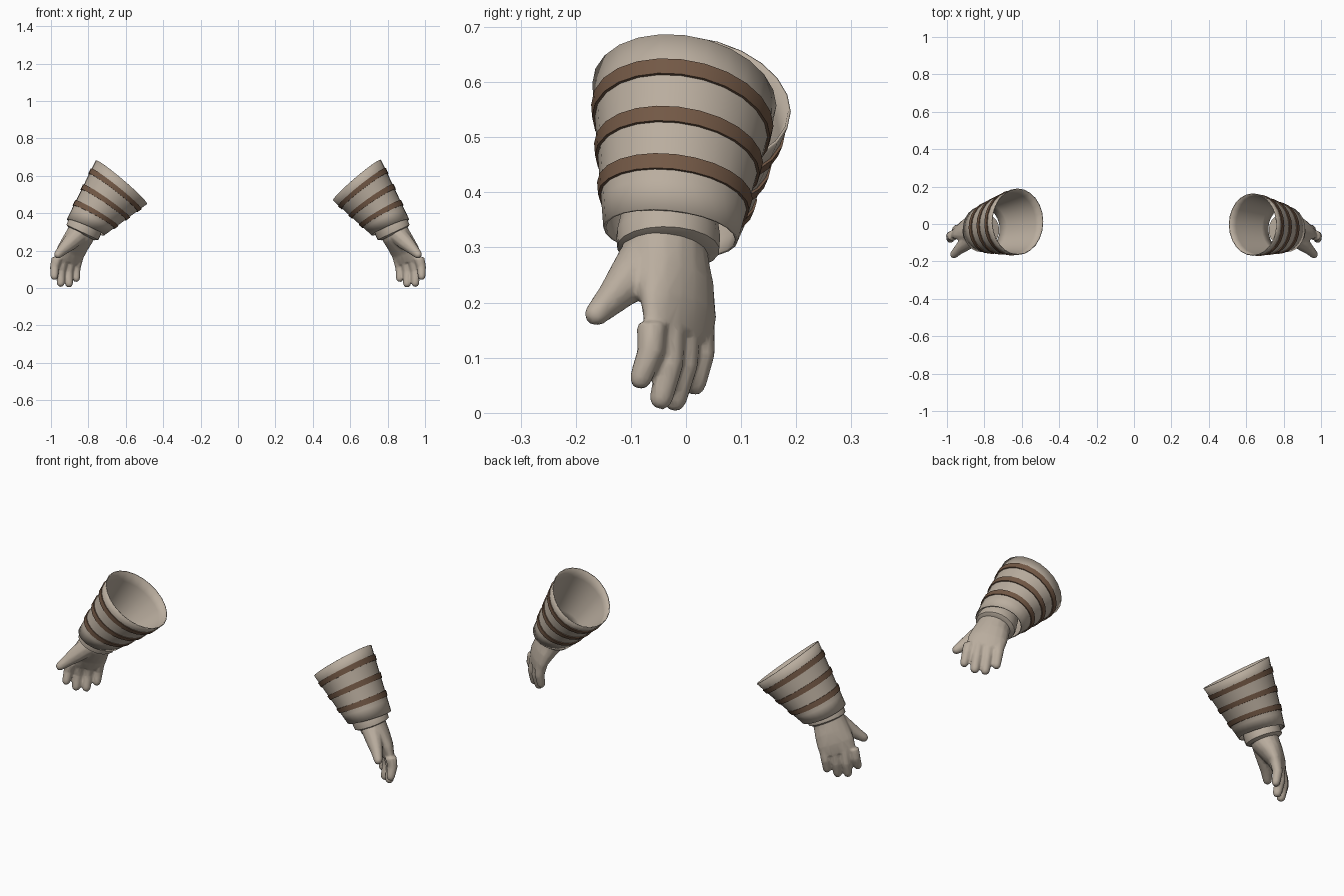
import bpy, bmesh
from math import cos, sin, tau
from mathutils import Vector

cube = bpy.data.objects.get("Cube")
if cube:
    bpy.data.objects.remove(cube)


def material(name, rgb):
    m = bpy.data.materials.new(name)
    m.use_nodes = True
    m.diffuse_color = (*rgb, 1)
    m.node_tree.nodes["Principled BSDF"].inputs["Base Color"].default_value = (*rgb, 1)
    return m


CLOTH = material("beige_cloth", (0.49, 0.42, 0.345))
BROWN = material("brown_trim", (0.17, 0.098, 0.06))
ACROSS = Vector((0.79, -0.61, 0))  # from little finger side to index side


def ring(center, u, v, n=20):
    return [center + u * cos(tau * i / n) + v * sin(tau * i / n) for i in range(n)]


def loft(bm, rings, caps=False, closed=False):
    """Skin a list of equal rings with quads."""
    loops = [[bm.verts.new(p) for p in r] for r in rings]
    pairs = list(zip(loops, loops[1:]))
    if closed:
        pairs.append((loops[-1], loops[0]))
    for a, b in pairs:
        for i in range(len(a)):
            j = (i + 1) % len(a)
            bm.faces.new((a[i], a[j], b[j], b[i]))
    if caps:
        bm.faces.new(loops[0])
        bm.faces.new(loops[-1])


def tube(bm, sections, n=12, round_tip=False):
    """Sections are (x, y, z, half width, half thickness) along a path."""
    pts = [Vector(s[:3]) for s in sections]
    rings = []
    for i, (p, s) in enumerate(zip(pts, sections)):
        t = (pts[min(i + 1, len(pts) - 1)] - pts[max(i - 1, 0)]).normalized()
        u = (ACROSS - t * ACROSS.dot(t)).normalized()
        v = t.cross(u)
        rings.append(ring(p, u * s[3], v * s[4], n))
    if round_tip:
        r = sections[-1][3]
        for step, k in ((0.55, 0.82), (0.9, 0.4)):
            rings.append(ring(p + t * r * step, u * r * k, v * r * k, n))
    loft(bm, rings, caps=True)


def finish(bm, name, mat, side):
    for v in bm.verts:
        v.co.x *= side
    bmesh.ops.recalc_face_normals(bm, faces=bm.faces)
    me = bpy.data.meshes.new(name)
    bm.to_mesh(me)
    bm.free()
    ob = bpy.data.objects.new(name, me)
    bpy.context.collection.objects.link(ob)
    me.materials.append(mat)
    bpy.ops.object.select_all(action="DESELECT")
    ob.select_set(True)
    bpy.context.view_layer.objects.active = ob
    bpy.ops.object.shade_smooth_by_angle()
    return ob


def finger(bm, base, tip, r0, r1):
    base, tip = Vector(base), Vector(tip)
    # slight outward bow at the middle joint
    mid = (base + tip) / 2 + Vector((0.006, 0.008, 0))
    tube(bm, [(*base, r0, r0), (*mid, (r0 + r1) / 2, (r0 + r1) / 2), (*tip, r1, r1)],
         10, True)


# Rim centre, rim in-plane axis and rim front-back axis for each sleeve
RIMS = {
    "left": ((0.636, -0.003, 0.577), (0.129, 0, 0.108), (0, 0.167, -0.02)),
    "right": ((0.623, 0.012, 0.566), (0.138, 0, 0.116), (0, 0.178, -0.02)),
}
HEM = ((0.815, -0.028, 0.325), (0.1, 0, 0.043), (0, 0.122, -0.012))

for name, side in (("left", 1), ("right", -1)):
    ends = [[Vector(c) for c in RIMS[name]], [Vector(c) for c in HEM]]

    def sleeve_ring(f, grow=0.0):
        c, u, v = (a.lerp(b, f) for a, b in zip(*ends))
        return ring(c, u + u.normalized() * grow, v + v.normalized() * grow, 24)

    # Flared sleeve, open at both ends
    bm = bmesh.new()
    loft(bm, [sleeve_ring(i / 6) for i in range(7)])
    sleeve = finish(bm, name + "_sleeve", CLOTH, side)
    wall = sleeve.modifiers.new("wall", "SOLIDIFY")
    wall.thickness = 0.005
    wall.offset = -1

    # Three raised trim bands
    for k, f in enumerate((0.19, 0.46, 0.73)):
        bm = bmesh.new()
        w = 0.042
        loft(bm, [sleeve_ring(f - w, -0.002), sleeve_ring(f - w, 0.005),
                  sleeve_ring(f + w, 0.005), sleeve_ring(f + w, -0.002)], closed=True)
        finish(bm, f"{name}_band_{k + 1}", BROWN, side)

    # Wrist cuff tucked inside the sleeve hem
    bm = bmesh.new()
    tube(bm, [(0.795, -0.03, 0.37, 0.085, 0.085), (0.822, -0.032, 0.32, 0.098, 0.092),
              (0.832, -0.032, 0.298, 0.097, 0.09), (0.836, -0.032, 0.29, 0.08, 0.075)], 20)
    finish(bm, name + "_wrist_cuff", CLOTH, side)

    # Hand: palm, four fingers and thumb fused into one skin
    bm = bmesh.new()
    tube(bm, [(0.815, -0.035, 0.34, 0.078, 0.07), (0.845, -0.034, 0.28, 0.083, 0.068),
              (0.872, -0.022, 0.235, 0.09, 0.056), (0.896, -0.014, 0.19, 0.094, 0.042),
              (0.913, -0.014, 0.14, 0.09, 0.03)], 16)
    finger(bm, (0.968, -0.062, 0.16), (0.982, -0.082, 0.063), 0.029, 0.021)
    finger(bm, (0.935, -0.03, 0.15), (0.948, -0.045, 0.027), 0.029, 0.022)
    finger(bm, (0.897, -0.002, 0.15), (0.904, -0.02, 0.024), 0.029, 0.022)
    finger(bm, (0.855, 0.025, 0.16), (0.865, 0.016, 0.052), 0.028, 0.021)
    tube(bm, [(0.855, -0.07, 0.285, 0.05, 0.05), (0.895, -0.1, 0.245, 0.044, 0.042),
              (0.935, -0.135, 0.207, 0.031, 0.029), (0.962, -0.162, 0.18, 0.023, 0.022)],
         10, True)
    hand = finish(bm, name + "_hand", CLOTH, side)
    fuse = hand.modifiers.new("fuse", "REMESH")
    fuse.mode = "VOXEL"
    fuse.voxel_size = 0.006
    fuse.use_smooth_shade = True
    soften = hand.modifiers.new("soften", "SMOOTH")
    soften.iterations = 4
    reduce = hand.modifiers.new("reduce", "DECIMATE")
    reduce.ratio = 0.2
